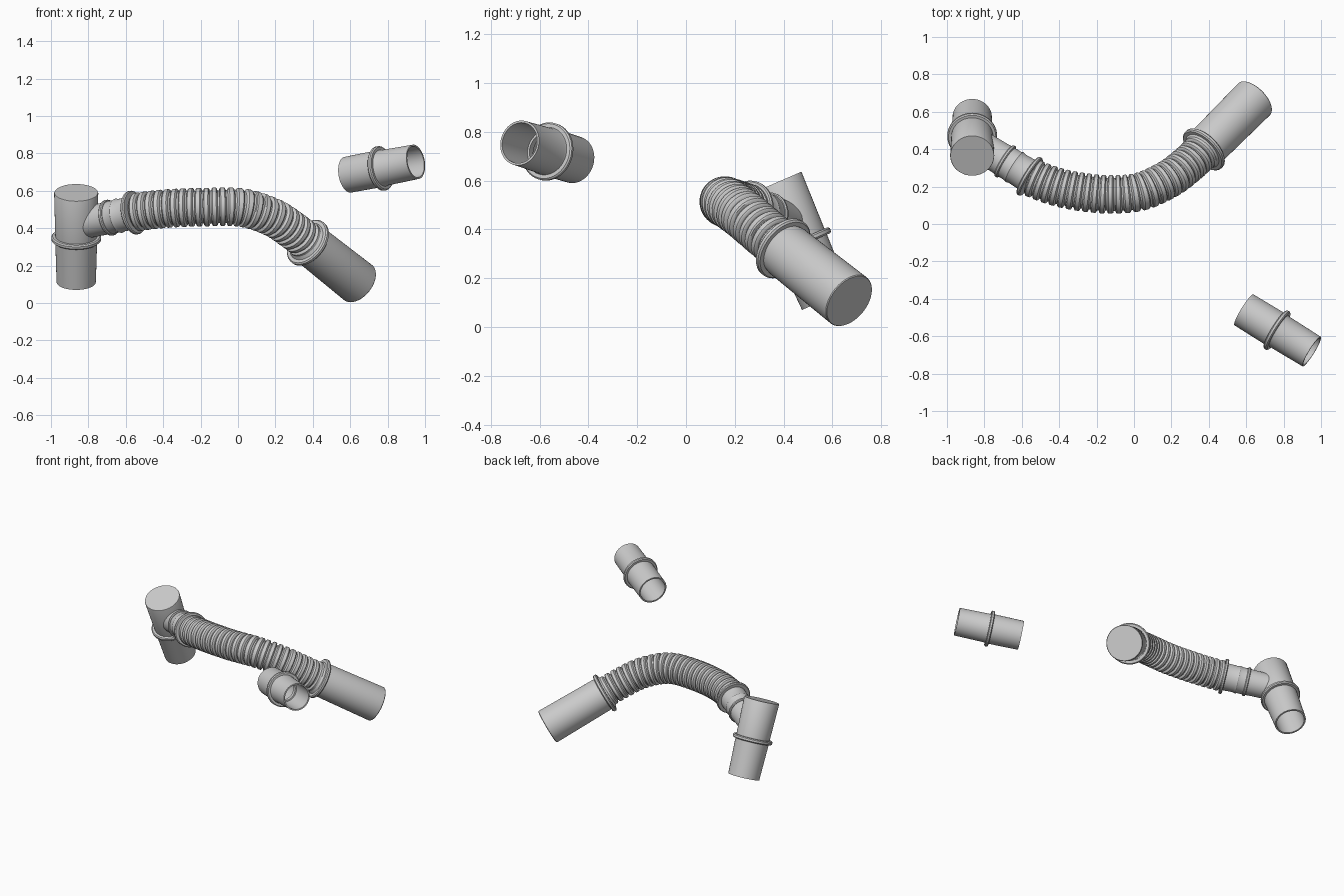
import bpy, bmesh, math
from mathutils import Vector

if "Cube" in bpy.data.objects:
    bpy.data.objects.remove(bpy.data.objects["Cube"])

SIDES = 48


def skin(name, rings, closed=False):
    """Skin circles given as (centre, axis, radius); closed joins last ring to first."""
    bm = bmesh.new()
    loops = []
    for c, axis, r in rings:
        n = axis.normalized()
        u = Vector((0, 0, 1)).cross(n).normalized()
        v = n.cross(u)
        loops.append([bm.verts.new(c + r * (math.cos(a) * u + math.sin(a) * v))
                      for a in (2 * math.pi * k / SIDES for k in range(SIDES))])
    pairs = list(zip(loops, loops[1:]))
    if closed:
        pairs.append((loops[-1], loops[0]))
    else:
        bm.faces.new(loops[0])
        bm.faces.new(loops[-1])
    for a, b in pairs:
        for k in range(SIDES):
            j = (k + 1) % SIDES
            bm.faces.new((a[k], a[j], b[j], b[k]))
    bmesh.ops.recalc_face_normals(bm, faces=bm.faces)
    mesh = bpy.data.meshes.new(name)
    bm.to_mesh(mesh)
    bm.free()
    ob = bpy.data.objects.new(name, mesh)
    bpy.context.collection.objects.link(ob)
    bpy.ops.object.select_all(action='DESELECT')
    ob.select_set(True)
    bpy.context.view_layer.objects.active = ob
    bpy.ops.object.shade_smooth_by_angle(angle=math.radians(35))
    return ob


def lathe(name, start, end, profile, closed=False):
    """Turn a (distance along axis, radius) profile around the start-end line."""
    s = Vector(start)
    d = (Vector(end) - s).normalized()
    return skin(name, [(s + d * t, d, r) for t, r in profile], closed)


def flange(t, r_tube, r, w):
    """Profile points of a raised collar with softened rim."""
    b = w * 0.25
    return [(t - w / 2, r_tube), (t - w / 2, r - b), (t - w / 2 + b, r),
            (t + w / 2 - b, r), (t + w / 2, r - b), (t + w / 2, r_tube)]


# Tee mouthpiece: capped top, collar, hollow lower end
tee_top, tee_bottom = (-0.865, 0.365, 0.59), (-0.865, 0.572, 0.112)
lathe("tee_body", tee_top, tee_bottom,
      [(0, 0.116), (0.004, 0.118)] + flange(0.265, 0.112, 0.133, 0.026)
      + [(0.521, 0.105), (0.521, 0.094), (0.30, 0.094), (0.30, 0.085), (0.26, 0.085)])

# Side branch of the tee with stepped collars, ending in the hose cuff
branch_end = Vector((-0.55, 0.25, 0.485))
lathe("tee_branch", (-0.86, 0.44, 0.42), branch_end,
      [(0.02, 0.084), (0.17, 0.086)] + flange(0.205, 0.088, 0.097, 0.02)
      + [(0.25, 0.088), (0.265, 0.093), (0.28, 0.088), (0.33, 0.09)]
      + flange(0.36, 0.09, 0.118, 0.022))

# Large end tube: collar near the hose, closed far end
tube_end = Vector((0.645, 0.67, 0.107))
tube_dir = Vector((0.617, 0.617, -0.49)).normalized()
tube_start = tube_end - tube_dir * 0.47
lathe("end_tube", tube_start, tube_end,
      [(0, 0.10)] + flange(0.03, 0.112, 0.137, 0.026)
      + [(0.06, 0.115), (0.455, 0.12), (0.466, 0.12), (0.47, 0.117)])

# Corrugated hose along a smooth path
ctrl = [Vector(p) for p in [
    (-0.70, 0.335, 0.455), (-0.55, 0.25, 0.485), (-0.38, 0.19, 0.505), (-0.17, 0.16, 0.513),
    (0.02, 0.17, 0.51), (0.18, 0.238, 0.46), (0.29, 0.32, 0.39),
    (0.367, 0.392, 0.33), (0.45, 0.47, 0.265)]]
path = []
for i in range(1, len(ctrl) - 2):
    p0, p1, p2, p3 = ctrl[i - 1:i + 3]
    for k in range(40):
        t = k / 40
        path.append(0.5 * (2 * p1 + (p2 - p0) * t + (2 * p0 - 5 * p1 + 4 * p2 - p3) * t ** 2
                           + (3 * p1 - p0 - 3 * p2 + p3) * t ** 3))
path.append(ctrl[-2])
dist = [0.0]
for a, b in zip(path, path[1:]):
    dist.append(dist[-1] + (b - a).length)


def at(s):
    i = max(j for j in range(len(path) - 1) if dist[j] <= s)
    tangent = path[min(i + 2, len(path) - 1)] - path[max(i - 1, 0)]
    return path[i].lerp(path[i + 1], (s - dist[i]) / (dist[i + 1] - dist[i])), tangent


RIDGES = 25
pitch = dist[-1] / RIDGES
hose = []
for n in range(RIDGES):
    for f, r in [(0.0, 0.088), (0.14, 0.088), (0.2, 0.098), (0.32, 0.103),
                 (0.76, 0.103), (0.88, 0.098), (0.94, 0.088)]:
        c, axis = at((n + f) * pitch)
        hose.append((c, axis, r))
skin("corrugated_hose", hose)

# Loose straight adapter: open both ends, collar and inner step at the middle
lathe("loose_adapter", (0.588, -0.459, 0.686), (0.95, -0.682, 0.755),
      [(0, 0.097), (0.19, 0.099)] + flange(0.21, 0.099, 0.12, 0.024)
      + [(0.23, 0.096), (0.431, 0.093), (0.431, 0.084), (0.23, 0.084),
         (0.23, 0.075), (0.20, 0.075), (0.20, 0.087), (0, 0.087)], closed=True)
